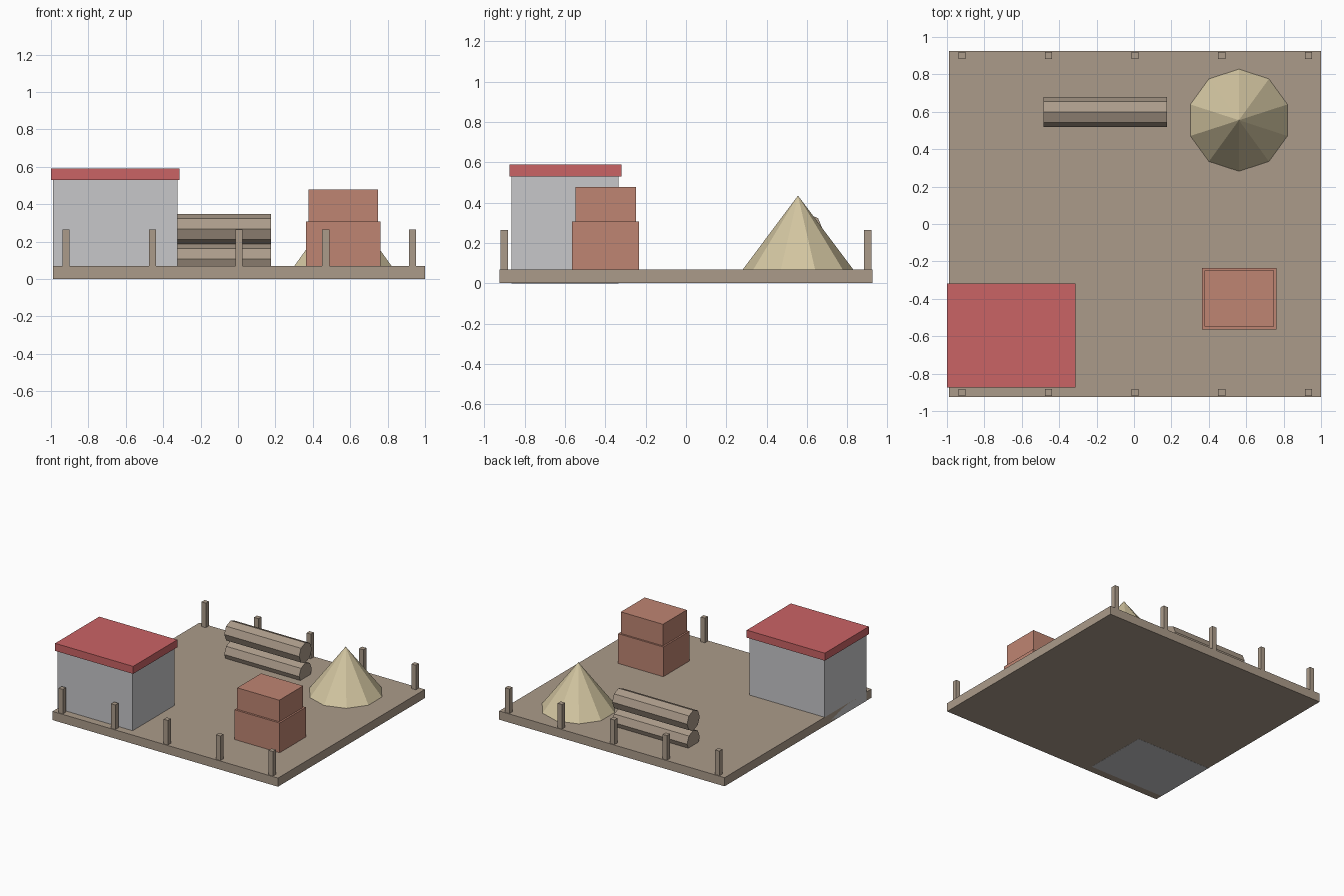
import bpy
from math import pi

cube = bpy.data.objects.get("Cube")
if cube:
    bpy.data.objects.remove(cube, do_unlink=True)


def material(name, rgb):
    mat = bpy.data.materials.new(name)
    mat.use_nodes = True
    mat.diffuse_color = (*rgb, 1)
    mat.node_tree.nodes["Principled BSDF"].inputs["Base Color"].default_value = (*rgb, 1)
    return mat


wood = material("weathered wood", (0.41, 0.33, 0.255))
grey = material("grey wall", (0.57, 0.57, 0.585))
red = material("red roof", (0.59, 0.125, 0.13))
brick = material("brick clay", (0.52, 0.235, 0.17))
sand = material("pale sand", (0.66, 0.57, 0.36))


def finish(name, mat):
    obj = bpy.context.object
    obj.name = obj.data.name = name
    obj.data.materials.append(mat)
    return obj


def box(name, mat, x, y, z):
    """Box spanning the given (low, high) range on each axis."""
    spans = (x, y, z)
    bpy.ops.mesh.primitive_cube_add(size=1, location=[(a + b) / 2 for a, b in spans])
    bpy.context.object.scale = [b - a for a, b in spans]
    bpy.ops.object.transform_apply(location=False, rotation=False, scale=True)
    return finish(name, mat)


# Ground slab
SLAB_TOP = 0.07
box("ground_slab", wood, (-0.988, 1.0), (-0.925, 0.925), (0.001, SLAB_TOP))

# Fence posts along the front and back edges
for side, y in (("front", -0.9), ("back", 0.9)):
    for i in range(5):
        x = 0.006 + (i - 2) * 0.463
        box(f"{side}_post_{i + 1}", wood, (x - 0.019, x + 0.019),
            (y - 0.019, y + 0.019), (SLAB_TOP - 0.01, 0.266))

# Shed with an overhanging flat roof
box("shed_walls", grey, (-0.988, -0.324), (-0.864, -0.335), (0, 0.53))
box("shed_roof", red, (-1.0, -0.312), (-0.875, -0.319), (0.53, 0.59))

# Stacked brick pallets
box("lower_brick_stack", brick, (0.364, 0.762), (-0.564, -0.234), (SLAB_TOP - 0.01, 0.307))
box("upper_brick_stack", brick, (0.377, 0.748), (-0.548, -0.248), (0.307, 0.479))

# Two eight-sided logs, one on top of the other
for name, z in (("lower_log", 0.107), ("upper_log", 0.267)):
    bpy.ops.mesh.primitive_cylinder_add(vertices=8, radius=0.08, depth=0.66,
                                        location=(-0.154, 0.598, z), rotation=(0, pi / 2, 0))
    finish(name, wood)

# Ten-sided sand heap
bpy.ops.mesh.primitive_cone_add(vertices=10, radius1=0.273, depth=0.435 - SLAB_TOP,
                                location=(0.561, 0.555, (0.435 + SLAB_TOP) / 2))
finish("sand_heap", sand)
